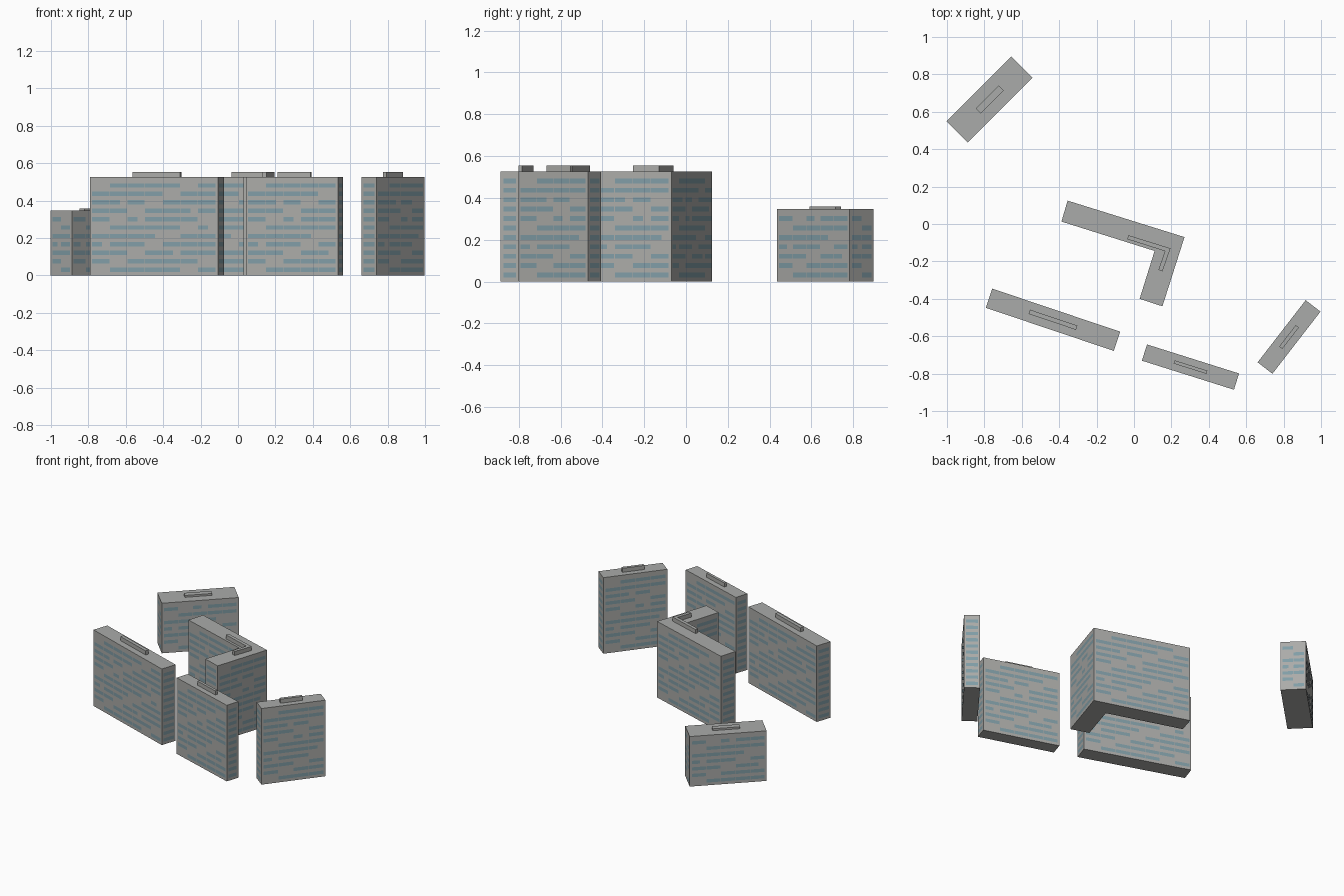
import bpy
import bmesh
from math import cos, sin, radians
from mathutils import Vector

cube = bpy.data.objects.get("Cube")
if cube:
    bpy.data.objects.remove(cube, do_unlink=True)

FLOOR = 0.045        # storey height
FIRST_ROW = 0.031    # centre of the lowest window row
ROW_HEIGHT = 0.023
BAY = 0.103
PROUD = 0.0012       # window plates sit just off the wall


def make_material(name, colour):
    mat = bpy.data.materials.new(name)
    mat.use_nodes = True
    mat.diffuse_color = (*colour, 1)
    mat.node_tree.nodes["Principled BSDF"].inputs["Base Color"].default_value = (*colour, 1)
    return mat


concrete = make_material("concrete grey", (0.41, 0.41, 0.395))
roofing = make_material("roof grey", (0.40, 0.41, 0.40))
glass = make_material("window blue", (0.22, 0.34, 0.385))


def rectangle(centre, length, width, degrees):
    """Corners of a turned rectangle, counter-clockwise."""
    a = radians(degrees)
    along = Vector((cos(a), sin(a))) * length / 2
    across = Vector((-sin(a), cos(a))) * width / 2
    c = Vector(centre)
    return [c - along - across, c + along - across, c + along + across, c - along + across]


def finish(bm, name, materials):
    mesh = bpy.data.meshes.new(name)
    bm.to_mesh(mesh)
    bm.free()
    for mat in materials:
        mesh.materials.append(mat)
    obj = bpy.data.objects.new(name, mesh)
    bpy.context.collection.objects.link(obj)
    return obj


def prism(name, outline, bottom, top):
    """Extruded footprint with roof colour on its upward faces."""
    bm = bmesh.new()
    base = bm.faces.new([bm.verts.new((p[0], p[1], bottom)) for p in outline])
    lifted = bmesh.ops.extrude_face_region(bm, geom=[base], use_keep_orig=True)["geom"]
    moved = [g for g in lifted if isinstance(g, bmesh.types.BMVert)]
    bmesh.ops.translate(bm, verts=moved, vec=(0, 0, top - bottom))
    bmesh.ops.recalc_face_normals(bm, faces=bm.faces)
    for face in bm.faces:
        face.material_index = int(face.normal.z > 0.5)
    return finish(bm, name, [concrete, roofing])


def windows(name, outline, rows):
    """Ribbon windows in bays, with blank panels stepping diagonally."""
    bm = bmesh.new()
    for i, start in enumerate(outline):
        start = Vector(start)
        edge = Vector(outline[(i + 1) % len(outline)]) - start
        length = edge.length
        along = edge.normalized()
        base = start + Vector((along.y, -along.x)) * PROUD
        bays = max(1, round(length / BAY))
        margin = 0.012
        step = (length - 2 * margin) / bays
        for row in range(rows):
            z = FIRST_ROW + row * FLOOR
            for bay in range(bays):
                left = margin + bay * step + 0.0015
                right = left + step - 0.003
                if bays > 1:
                    if (bay - row) % 5 == 0:
                        continue
                    if (bay * 2 + row) % 7 == 3:
                        right -= step * 0.4
                a, b = base + along * left, base + along * right
                low, high = z - ROW_HEIGHT / 2, z + ROW_HEIGHT / 2
                bm.faces.new([bm.verts.new((p.x, p.y, h)) for p, h in
                              ((a, low), (b, low), (b, high), (a, high))])
    return finish(bm, name, [glass])


def block(name, outline, plant_outline, rows, plant_height):
    top = FIRST_ROW + rows * FLOOR
    prism(name, outline, 0, top)
    prism(name + "_roof_plant", plant_outline, top, top + plant_height)
    windows(name + "_windows", outline, rows)


# Straight slabs: centre, length, width, angle, plant length, plant width, storeys, plant height
slabs = {
    "low_back_block": ((-0.772, 0.666), 0.49, 0.16, 45, 0.174, 0.038, 7, 0.013),
    "long_front_block": ((-0.433, -0.512), 0.722, 0.108, -18.6, 0.267, 0.024, 11, 0.028),
    "short_front_block": ((0.302, -0.765), 0.516, 0.091, -17.5, 0.184, 0.018, 11, 0.028),
    "side_block": ((0.829, -0.604), 0.42, 0.1, 52.3, 0.145, 0.021, 11, 0.028),
}
for name, (centre, length, width, angle, p_len, p_wid, rows, p_high) in slabs.items():
    block(name, rectangle(centre, length, width, angle),
          rectangle(centre, p_len, p_wid, angle), rows, p_high)

# L-shaped block in the middle
corner_outline = [(-0.388, 0.013), (0.11, -0.144), (0.03, -0.40),
                  (0.152, -0.44), (0.27, -0.07), (-0.355, 0.125)]
corner_plant = [(-0.036, -0.081), (0.165, -0.145), (0.131, -0.245),
                (0.152, -0.253), (0.195, -0.13), (-0.03, -0.06)]
block("corner_block", corner_outline, corner_plant, 11, 0.028)
